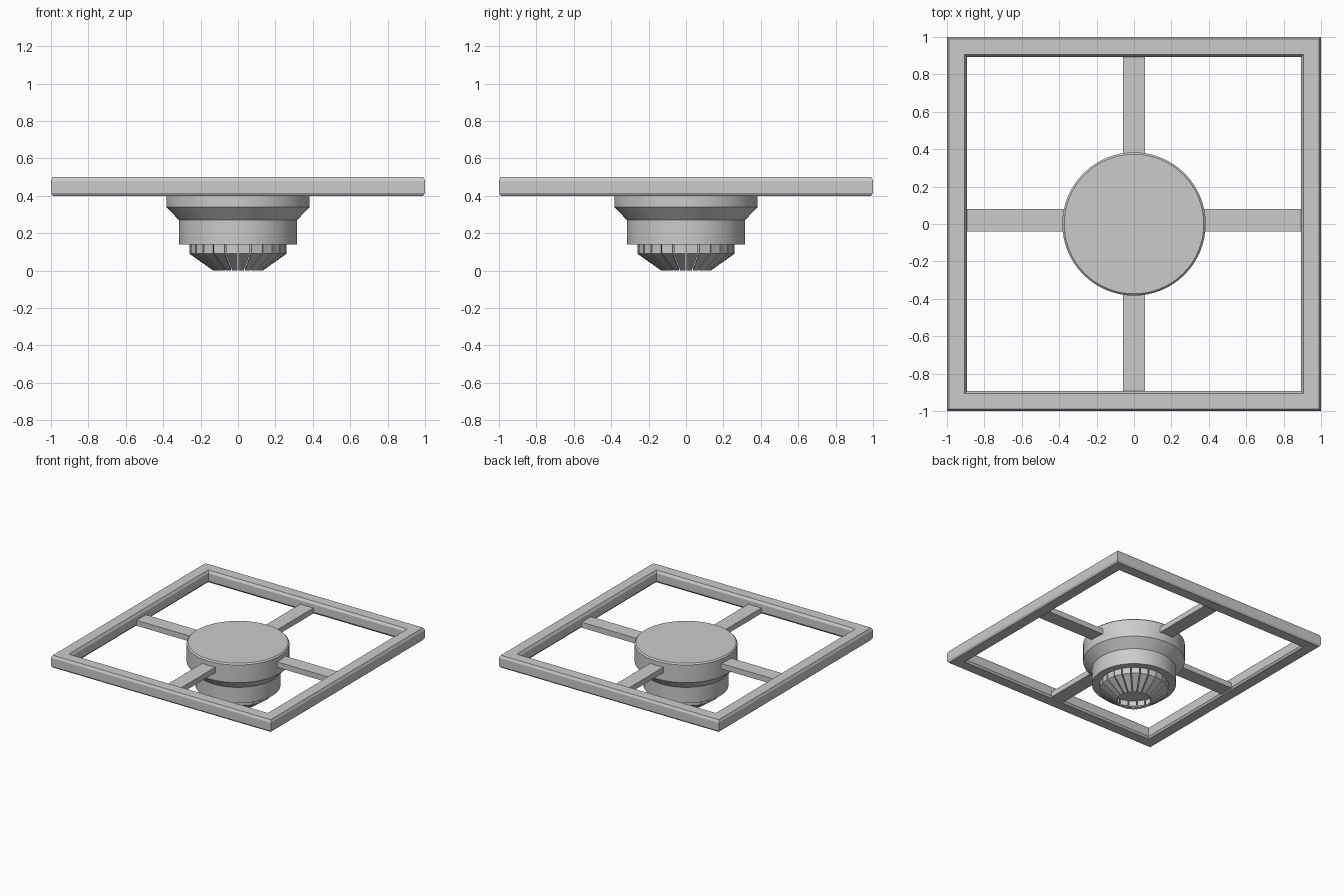
import bpy, bmesh, math
from mathutils import Matrix, Vector

if "Cube" in bpy.data.objects:
    bpy.data.objects.remove(bpy.data.objects["Cube"])

grey = bpy.data.materials.new("plain grey")
grey.diffuse_color = (0.6, 0.6, 0.6, 1)
grey.use_nodes = True
grey.node_tree.nodes["Principled BSDF"].inputs["Base Color"].default_value = grey.diffuse_color


def finish(bm, name, smooth=False):
    bmesh.ops.recalc_face_normals(bm, faces=bm.faces)
    mesh = bpy.data.meshes.new(name)
    bm.to_mesh(mesh)
    bm.free()
    mesh.materials.append(grey)
    obj = bpy.data.objects.new(name, mesh)
    bpy.context.collection.objects.link(obj)
    if smooth:
        bpy.ops.object.select_all(action='DESELECT')
        obj.select_set(True)
        bpy.context.view_layer.objects.active = obj
        bpy.ops.object.shade_smooth_by_angle(angle=math.radians(30))
    return obj


def box(name, x0, x1, y0, y1, z0, z1):
    bm = bmesh.new()
    bmesh.ops.create_cube(bm, size=1)
    bmesh.ops.scale(bm, vec=(x1 - x0, y1 - y0, z1 - z0), verts=bm.verts)
    bmesh.ops.translate(bm, vec=((x0 + x1) / 2, (y0 + y1) / 2, (z0 + z1) / 2), verts=bm.verts)
    return finish(bm, name)


def bridge_rings(bm, rings, closed):
    count = len(rings)
    for i in range(count if closed else count - 1):
        a, b = rings[i], rings[(i + 1) % count]
        n = len(a)
        for j in range(n):
            k = (j + 1) % n
            bm.faces.new((a[j], a[k], b[k], b[j]))


# Square outer frame: bevelled section carried round the four corners
section = [(0.99, 0.40), (1.0, 0.415), (1.0, 0.48), (0.99, 0.50),
           (0.905, 0.50), (0.893, 0.48), (0.893, 0.415), (0.905, 0.40)]
bm = bmesh.new()
corners = [(1, 1), (-1, 1), (-1, -1), (1, -1)]
bridge_rings(bm, [[bm.verts.new((sx * r, sy * r, z)) for r, z in section]
                  for sx, sy in corners], True)
finish(bm, "outer_frame")

# Four flat spokes joining the frame to the housing
box("spoke_left", -0.895, -0.35, -0.04, 0.08, 0.405, 0.45)
box("spoke_right", 0.35, 0.895, -0.04, 0.08, 0.405, 0.45)
box("spoke_front", -0.06, 0.06, -0.895, -0.35, 0.405, 0.45)
box("spoke_back", -0.06, 0.06, 0.35, 0.895, 0.405, 0.45)

# Stepped round housing
profile = [(0.373, 0.495), (0.383, 0.485), (0.383, 0.34), (0.316, 0.27), (0.316, 0.14)]
SEG = 64
bm = bmesh.new()
rings = [[bm.verts.new((r * math.cos(2 * math.pi * i / SEG), r * math.sin(2 * math.pi * i / SEG), z))
          for i in range(SEG)] for r, z in profile]
bridge_rings(bm, rings, False)
bm.faces.new(rings[0])
bm.faces.new(rings[-1])
finish(bm, "housing", True)

# Open basket of bent plates with narrow slots between them
COUNT, GAP = 24, 0.004
half = math.pi / COUNT
plate = [(0.258, 0.145), (0.258, 0.09), (0.132, 0.0),
         (0.122, 0.007), (0.246, 0.096), (0.246, 0.145)]
bm = bmesh.new()
for i in range(COUNT):
    turn = Matrix.Rotation((2 * i + 1) * half, 3, 'Z')
    sides = []
    for s in (-1, 1):
        sides.append([bm.verts.new(turn @ Vector((r, s * (r * math.tan(half) - GAP), z)))
                      for r, z in plate])
    bridge_rings(bm, sides, False)
    for side in sides:
        bm.faces.new(side)
finish(bm, "basket_plates")
